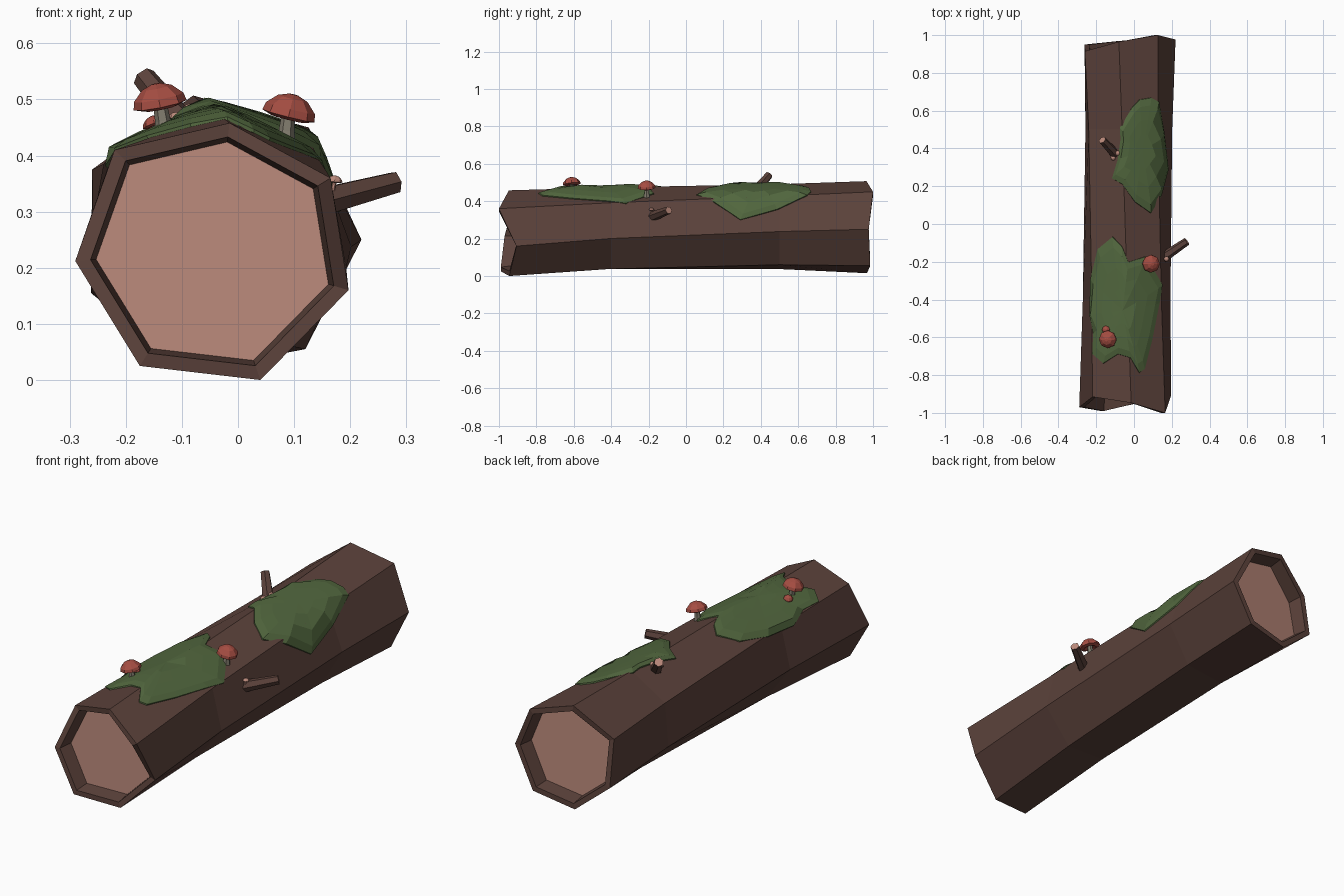
import bpy, bmesh, math
from mathutils import Vector
from mathutils.bvhtree import BVHTree

if "Cube" in bpy.data.objects:
    bpy.data.objects.remove(bpy.data.objects["Cube"])


def material(name, col):
    m = bpy.data.materials.new(name)
    m.diffuse_color = (*col, 1)
    m.use_nodes = True
    m.node_tree.nodes["Principled BSDF"].inputs["Base Color"].default_value = m.diffuse_color
    return m


BARK = material("bark_brown", (0.105, 0.054, 0.043))
WOOD = material("cut_wood_pink", (0.50, 0.255, 0.20))
MOSS = material("moss_green", (0.083, 0.135, 0.048))
RED = material("cap_red", (0.38, 0.075, 0.055))
STEM = material("stem_grey", (0.22, 0.20, 0.155))


def finish(name, bm, mats):
    bmesh.ops.recalc_face_normals(bm, faces=bm.faces[:])
    me = bpy.data.meshes.new(name)
    bm.to_mesh(me)
    bm.free()
    for m in mats:
        me.materials.append(m)
    ob = bpy.data.objects.new(name, me)
    bpy.context.collection.objects.link(ob)
    return ob


def bridge(bm, a, b):
    n = len(a)
    for i in range(n):
        j = (i + 1) % n
        bm.faces.new((a[i], a[j], b[j], b[i]))


def lathe(name, profile, base, direction, n, mats, end_mat=0):
    """Faceted solid: (radius, height) profile turned about a direction."""
    rot = Vector((0, 0, 1)).rotation_difference(Vector(direction))
    bm = bmesh.new()
    rings = []
    for r, h in profile:
        rings.append([bm.verts.new(Vector(base) + rot @ Vector(
            (r * math.cos(math.tau * i / n), r * math.sin(math.tau * i / n), h)))
            for i in range(n)])
    for a, b in zip(rings, rings[1:]):
        bridge(bm, a, b)
    bm.faces.new(rings[0])
    bm.faces.new(rings[-1]).material_index = end_mat
    return finish(name, bm, mats)


# Hollow-ended log: twisted seven-sided tube with ragged ends
front = [Vector(p) for p in [
    (-0.015, -0.947, 0.458), (0.165, -1.0, 0.36), (0.197, -0.907, 0.16), (0.04, -0.945, 0.0),
    (-0.175, -0.99, 0.025), (-0.29, -0.97, 0.212), (-0.22, -0.915, 0.41)]]
back = [Vector(p) for p in [
    (-0.08, 0.965, 0.507), (0.126, 1.0, 0.45), (0.22, 0.977, 0.25), (0.12, 0.985, 0.055),
    (-0.09, 0.968, 0.015), (-0.262, 0.95, 0.155), (-0.26, 0.915, 0.375)]]


def shrink(ring, s, dy):
    c = sum(ring, Vector()) / len(ring)
    return [Vector((c.x + (p.x - c.x) * s, p.y + dy, c.z + (p.z - c.z) * s)) for p in ring]


def middle(y, s, dz):
    t = (y + 0.96) / 1.92
    ring = shrink([a.lerp(b, t) for a, b in zip(front, back)], s, 0)
    return [Vector((p.x, y, p.z + dz)) for p in ring]


DEPTH = 0.07
sections = [shrink(front, 0.85, DEPTH), shrink(front, 0.89, 0), front,
            middle(-0.4, 0.955, 0.012), middle(0.5, 0.95, 0.008),
            back, shrink(back, 0.89, 0), shrink(back, 0.85, -DEPTH)]
bm = bmesh.new()
rings = [[bm.verts.new(p) for p in s] for s in sections]
for a, b in zip(rings, rings[1:]):
    bridge(bm, a, b)
for r in (rings[0], rings[-1]):
    bm.faces.new(r).material_index = 1
bm.normal_update()
tree = BVHTree.FromBMesh(bm)
finish("log", bm, [BARK, WOOD])


def on_log(deg, y, h):
    """Point on the bark at an angle from the top, lifted by h."""
    d = Vector((math.sin(math.radians(deg)), 0, math.cos(math.radians(deg))))
    start = Vector((-0.03, y, 0.25)) + d
    hit = tree.ray_cast(start, -d)[0]
    return hit + d * h


# Moss patches: outlines as (angle, y), domed over the bark
moss_a = [(-22, -.065), (-8, -.12), (0, -.2), (26, -.17), (53, -.32), (48, -.42), (38, -.61),
          (26, -.77), (17, -.79), (3, -.71), (-15, -.69), (-36, -.74), (-50, -.69), (-49, -.58),
          (-58, -.48), (-54, -.29), (-43, -.13)]
moss_b = [(31, .67), (42, .65), (61, .49), (77, .29), (51, .15), (33, .055), (9, .115),
          (-8, .21), (-22, .24), (-14, .34), (-10, .45), (-11, .51), (5, .62), (15, .66)]


def moss(name, outline):
    n = len(outline)
    ca = sum(p[0] for p in outline) / n
    cy = sum(p[1] for p in outline) / n
    bm = bmesh.new()
    loops = []
    for s, h in [(1, -0.005), (0.99, 0.006), (0.85, 0.014), (0.58, 0.018), (0.3, 0.019)]:
        loops.append([bm.verts.new(on_log(ca + (a - ca) * s, cy + (y - cy) * s, h))
                      for a, y in outline])
    for a, b in zip(loops, loops[1:]):
        bridge(bm, a, b)
    top = bm.verts.new(on_log(ca, cy, 0.019))
    for i in range(n):
        bm.faces.new((loops[-1][i], loops[-1][(i + 1) % n], top))
    finish(name, bm, [MOSS])


moss("moss_front", moss_a)
moss("moss_back", moss_b)


# Broken branch stubs with pale cut tips
def branch(name, base, tip, r0, r1):
    d = Vector(tip) - Vector(base)
    lathe(name, [(r0, 0), (r1, d.length)], base, d, 6, [BARK, WOOD], 1)


branch("branch_side", (0.12, -0.20, 0.31), (0.28, -0.092, 0.352), 0.029, 0.021)
branch("branch_top", (-0.075, 0.345, 0.425), (-0.168, 0.445, 0.54), 0.029, 0.021)


# Mushrooms: faceted cap on a flared stem
def mushroom(name, foot, cap, tilt, s, cap_mat, stem_mat):
    d = Vector(cap) - Vector(foot)
    lathe(name + "_stem", [(0.021 * s, 0), (0.014 * s, d.length * 0.6),
                           (0.012 * s, d.length + 0.008 * s)], foot, d, 6, [stem_mat])
    profile = [(0.012, 0.006), (0.03, -0.002), (0.048, 0.004), (0.045, 0.018),
               (0.027, 0.036), (0.008, 0.043)]
    lathe(name + "_cap", [(r * s, h * s) for r, h in profile], cap, tilt, 8, [cap_mat])


mushroom("mushroom_front", (-0.128, -0.61, 0.425), (-0.138, -0.61, 0.486),
         (-0.2, -0.1, 1), 1.0, RED, STEM)
mushroom("mushroom_middle", (0.083, -0.21, 0.41), (0.089, -0.21, 0.467),
         (0.25, -0.05, 1), 1.0, RED, STEM)
mushroom("mushroom_small", (-0.145, -0.56, 0.425), (-0.148, -0.56, 0.452),
         (-0.3, 0.2, 1), 0.45, RED, STEM)

# Tiny buds at the feet of the branches
for i, p in enumerate([(0.172, -0.185, 0.352), (-0.085, 0.375, 0.48), (-0.11, 0.35, 0.465)]):
    mushroom("bud_%d" % (i + 1), (p[0] - 0.008, p[1], p[2] - 0.03), p,
             (0.1, 0, 1), 0.29, WOOD, WOOD)
